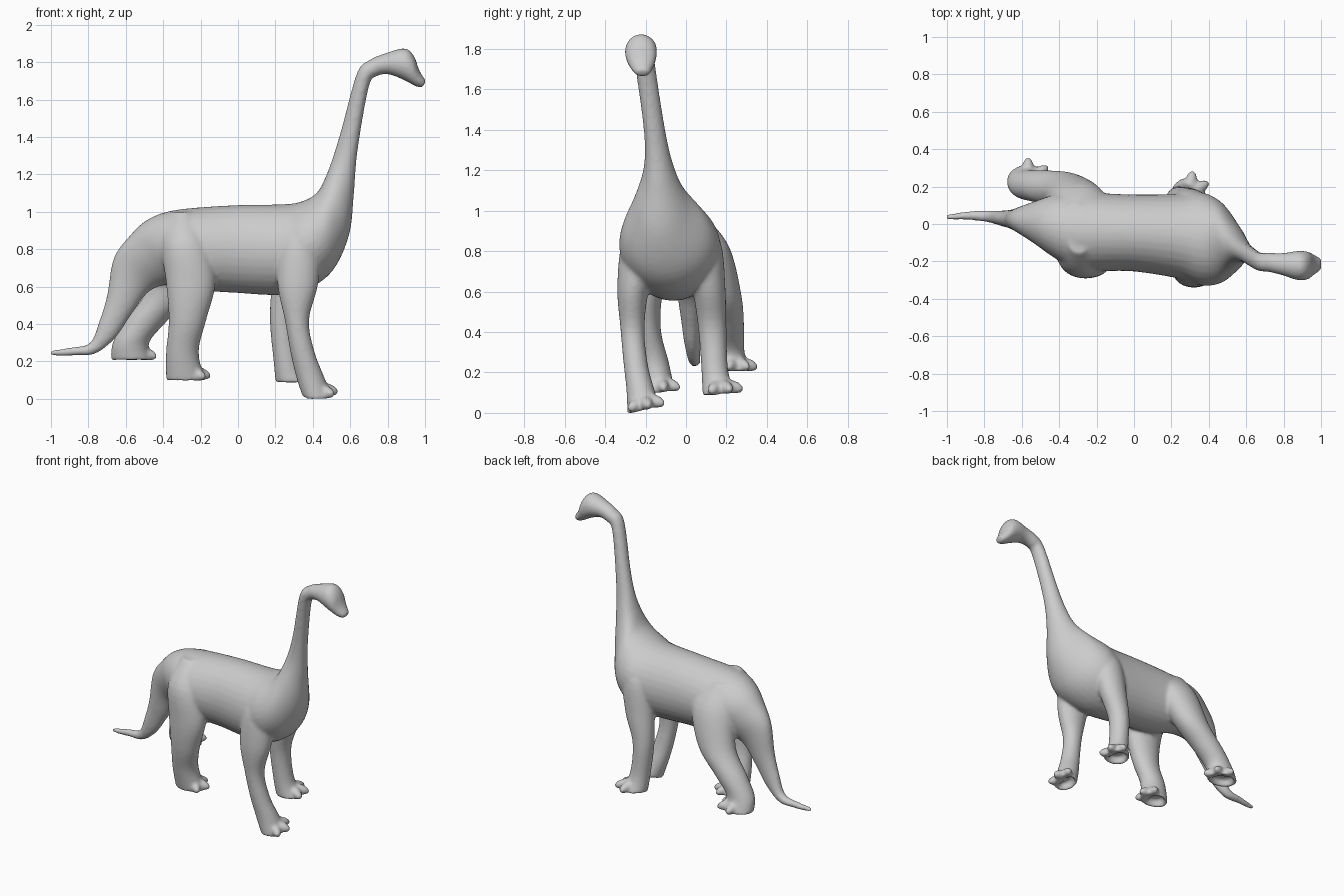
import bpy, bmesh, math
from mathutils import Vector, Matrix

if "Cube" in bpy.data.objects:
    bpy.data.objects.remove(bpy.data.objects["Cube"])

SEG = 32


def spline(rows, steps):
    """Catmull-Rom interpolation of rows of numbers."""
    out = []
    for i in range(len(rows) - 1):
        p0, p1 = rows[max(i - 1, 0)], rows[i]
        p2, p3 = rows[i + 1], rows[min(i + 2, len(rows) - 1)]
        for s in range(steps):
            t = s / steps
            out.append([0.5 * (2 * b + (c - a) * t + (2 * a - 5 * b + 4 * c - d) * t * t
                               + (3 * b - a - 3 * c + d) * t ** 3)
                        for a, b, c, d in zip(p0, p1, p2, p3)])
    out.append(list(rows[-1]))
    return out


def loft(bm, rings):
    """Skin elliptical rings given as (centre, axis_a, axis_b) and cap the ends."""
    loops = []
    for c, a, b in rings:
        loops.append([bm.verts.new(c + a * math.cos(k * math.tau / SEG) + b * math.sin(k * math.tau / SEG))
                      for k in range(SEG)])
    for p, q in zip(loops, loops[1:]):
        for k in range(SEG):
            j = (k + 1) % SEG
            bm.faces.new((p[k], p[j], q[j], q[k]))
    bm.faces.new(loops[0])
    bm.faces.new(loops[-1])


def add_spine(bm, rows):
    rings = []
    for xt, zt, xb, zb, y, w in spline(rows, 5):
        top, bot = Vector((xt, y, zt)), Vector((xb, y, zb))
        rings.append(((top + bot) / 2, (top - bot) / 2, Vector((0, w, 0))))
    loft(bm, rings)


def add_leg(bm, rows, heading, tilt):
    """Leg from (z, x0, x1, y0, y1) rows, with a hollow sole and three toes."""
    rings = []
    for z, x0, x1, y0, y1 in spline(rows, 5):
        k = tilt * max(0, 1 - (z - rows[-1][0]) / 0.2)
        hy = (y1 - y0) / 2
        rings.append((Vector(((x0 + x1) / 2, (y0 + y1) / 2, z)),
                      Vector(((x1 - x0) / 2, 0, 0)), Vector((0, hy, k * hy))))
    c, a, b = rings[-1]
    rings += [(c, a * 0.8, b * 0.8), (c + Vector((0, 0, 0.045)), a * 0.65, b * 0.65)]
    loft(bm, rings)
    for off in (-50, 0, 50):
        ang = math.radians(heading + off)
        pos = c + a * math.cos(ang) * 0.72 + b * math.sin(ang) * 0.72 + Vector((0, 0, 0.036))
        mat = (Matrix.Translation(pos) @ Matrix.Rotation(ang, 4, 'Z')
               @ Matrix.Rotation(0.3, 4, 'Y') @ Matrix.Diagonal((0.066, 0.032, 0.032, 1)))
        bmesh.ops.create_uvsphere(bm, u_segments=16, v_segments=10, radius=1, matrix=mat)


# tail, trunk, neck and head: top x, top z, bottom x, bottom z, centre y, half width
SPINE = [
    (-1.005, .258, -1.005, .230, .035, .015), (-.88, .277, -.88, .230, .045, .024),
    (-.79, .30, -.765, .24, .04, .032), (-.74, .42, -.66, .32, .03, .042),
    (-.70, .555, -.57, .45, .025, .055), (-.665, .75, -.48, .57, .02, .08),
    (-.58, .87, -.38, .61, .005, .13), (-.48, .96, -.30, .60, -.015, .18),
    (-.33, 1.01, -.22, .58, -.04, .21), (-.02, 1.035, -.02, .567, -.047, .205),
    (.24, 1.04, .22, .555, -.065, .225),
    (.34, 1.055, .38, .59, -.08, .25), (.42, 1.10, .51, .69, -.10, .215),
    (.47, 1.19, .595, .88, -.125, .13), (.51, 1.30, .62, 1.10, -.135, .075),
    (.555, 1.45, .64, 1.33, -.155, .053),
    (.635, 1.74, .70, 1.67, -.20, .05), (.70, 1.81, .745, 1.725, -.205, .052),
    (.79, 1.848, .80, 1.735, -.215, .06), (.89, 1.874, .855, 1.718, -.222, .078),
    (.94, 1.835, .91, 1.692, -.222, .076), (.97, 1.755, .95, 1.67, -.218, .056),
    (1.006, 1.70, .985, 1.662, -.215, .034),
]

# each leg: rows, toe heading in degrees, sole tilt
LEGS = [
    # near front leg
    ([(.98, .27, .38, -.22, -.10), (.85, .215, .44, -.315, -.10), (.62, .21, .43, -.34, -.18),
      (.42, .25, .38, -.325, -.205), (.25, .28, .41, -.31, -.19), (.12, .31, .46, -.295, -.16),
      (.012, .345, .50, -.29, -.13)], 12, .25),
    # far front leg
    ([(.98, .27, .36, -.03, .07), (.85, .20, .42, -.02, .17), (.62, .18, .38, .03, .195),
      (.42, .17, .31, .06, .20), (.20, .19, .325, .077, .21), (.09, .20, .38, .082, .25)], 28, .1),
    # near hind leg
    ([(1.0, -.35, -.24, -.16, -.04), (.84, -.41, -.15, -.275, -.04), (.62, -.385, -.12, -.29, -.11),
      (.42, -.37, -.17, -.275, -.125), (.25, -.385, -.21, -.235, -.085),
      (.10, -.385, -.175, -.20, -.055)], 10, .1),
    # far hind leg
    ([(.97, -.38, -.25, -.02, .10), (.82, -.44, -.14, -.02, .215), (.58, -.49, -.23, .07, .275),
      (.42, -.60, -.375, .11, .288), (.30, -.67, -.475, .13, .29),
      (.205, -.68, -.46, .15, .32)], 38, 0),
]

bm = bmesh.new()
add_spine(bm, SPINE)
for rows, heading, tilt in LEGS:
    add_leg(bm, rows, heading, tilt)
bmesh.ops.recalc_face_normals(bm, faces=bm.faces)
mesh = bpy.data.meshes.new("long_necked_dinosaur")
bm.to_mesh(mesh)
bm.free()
body = bpy.data.objects.new("long_necked_dinosaur", mesh)
bpy.context.collection.objects.link(body)

# fuse the parts into one continuous skin and soften the joins
remesh = body.modifiers.new("fuse", 'REMESH')
remesh.mode = 'VOXEL'
remesh.voxel_size = 0.01
remesh.use_smooth_shade = True
soft = body.modifiers.new("soften", 'SMOOTH')
soft.factor = 0.5
soft.iterations = 10
